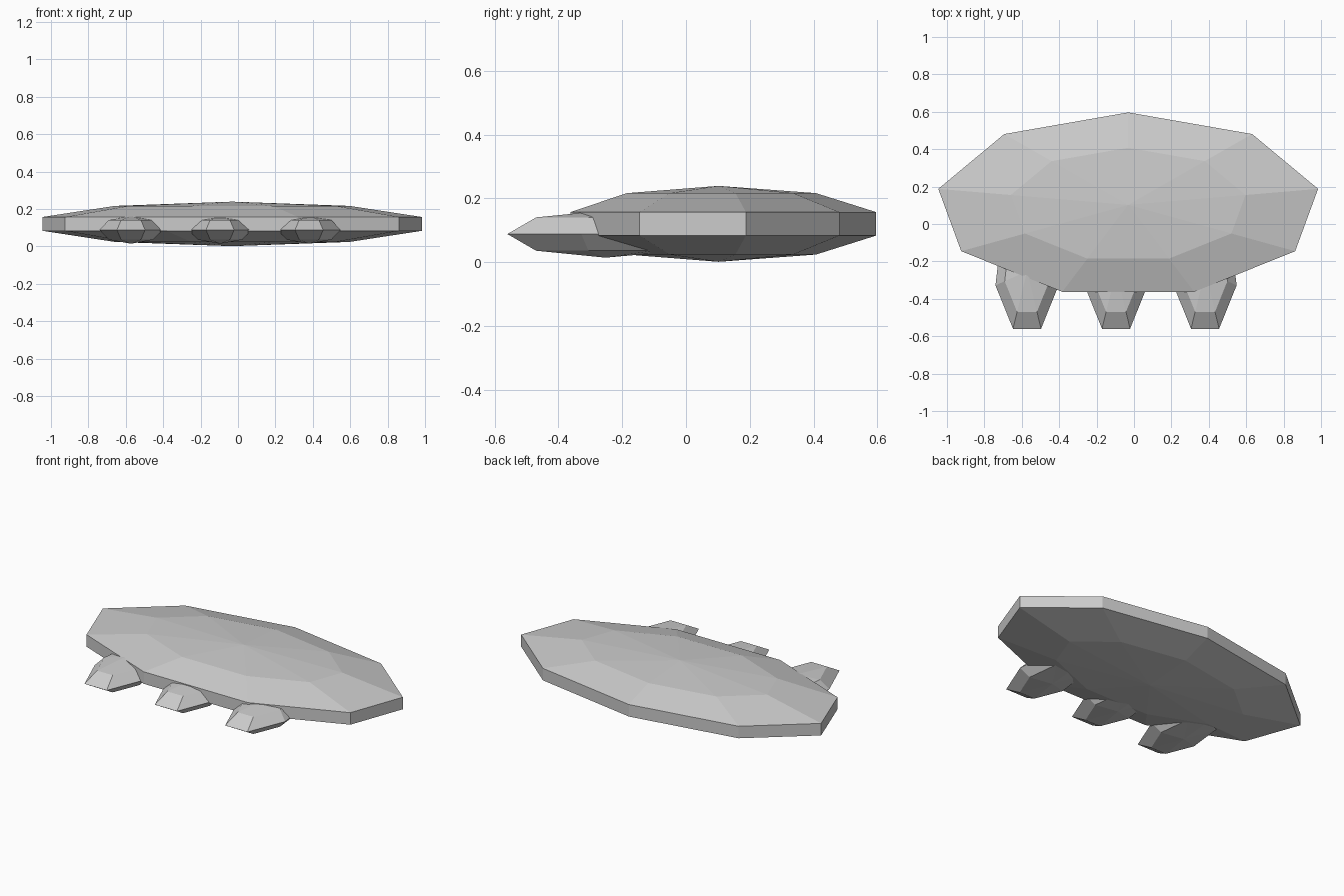
import bpy

if "Cube" in bpy.data.objects:
    bpy.data.objects.remove(bpy.data.objects["Cube"])


def pebble(name, segments, rings, centre, radii):
    """Flat-shaded low-poly ellipsoid."""
    bpy.ops.mesh.primitive_uv_sphere_add(
        segments=segments, ring_count=rings, radius=1, location=centre)
    obj = bpy.context.object
    obj.name = name
    obj.scale = radii
    bpy.ops.object.transform_apply(location=False, rotation=False, scale=True)
    bpy.ops.object.shade_flat()
    return obj


# Flattened nine-sided foot pad
pebble("foot_pad", 9, 5, (-0.031, 0.102, 0.12), (1.084, 0.52, 0.119))

# Three seven-sided toes along the front edge
for i, side in enumerate(("left", "middle", "right")):
    pebble(f"{side}_toe", 7, 4, (-0.572 + 0.476 * i, -0.252, 0.088),
           (0.173, 0.342, 0.074))
